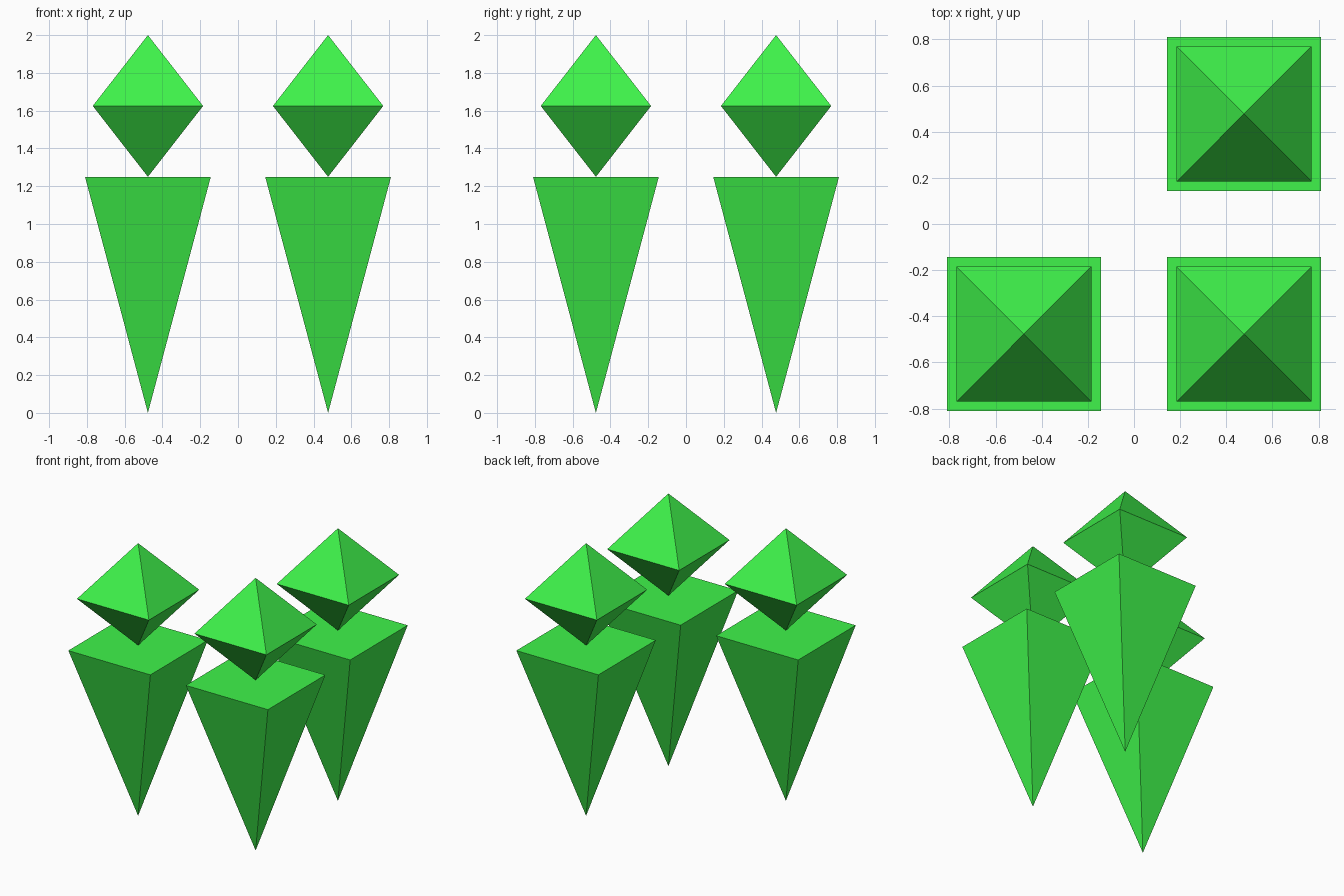
import bpy, bmesh
from math import pi, sqrt
from mathutils import Matrix

if "Cube" in bpy.data.objects:
    bpy.data.objects.remove(bpy.data.objects["Cube"])

OFFSET = 0.477
green = bpy.data.materials.new("green")
green.diffuse_color = (0.05, 0.9, 0.07, 1)
green.use_nodes = True
green.node_tree.nodes["Principled BSDF"].inputs["Base Color"].default_value = green.diffuse_color


def pyramid(bm, half_width, z_base, z_tip, capped):
    """Square pyramid from a base level to a tip above or below it."""
    height = abs(z_tip - z_base)
    r = half_width * sqrt(2)
    up = z_tip > z_base
    bmesh.ops.create_cone(
        bm, cap_ends=capped, segments=4, depth=height,
        radius1=r if up else 0, radius2=0 if up else r,
        matrix=Matrix.Translation((0, 0, (z_base + z_tip) / 2)) @ Matrix.Rotation(pi / 4, 4, 'Z'))


def finish(bm, name):
    bmesh.ops.remove_doubles(bm, verts=bm.verts, dist=1e-4)
    bmesh.ops.recalc_face_normals(bm, faces=bm.faces)
    mesh = bpy.data.meshes.new(name)
    bm.to_mesh(mesh)
    bm.free()
    mesh.materials.append(green)
    return mesh


# Spike: inverted square pyramid with a flat top
bm = bmesh.new()
pyramid(bm, 0.333, 1.25, 0.0, True)
spike = finish(bm, "spike")

# Diamond: two pyramids sharing an open square base
bm = bmesh.new()
pyramid(bm, 0.292, 1.625, 2.0, False)
pyramid(bm, 0.292, 1.625, 1.25, False)
diamond = finish(bm, "diamond")

# Three identical pairs on three corners of a square
for place, sx, sy in (("front_left", -1, -1), ("front_right", 1, -1), ("back_right", 1, 1)):
    for mesh in (spike, diamond):
        obj = bpy.data.objects.new(f"{mesh.name}_{place}", mesh)
        obj.location = (sx * OFFSET, sy * OFFSET, 0)
        bpy.context.collection.objects.link(obj)
